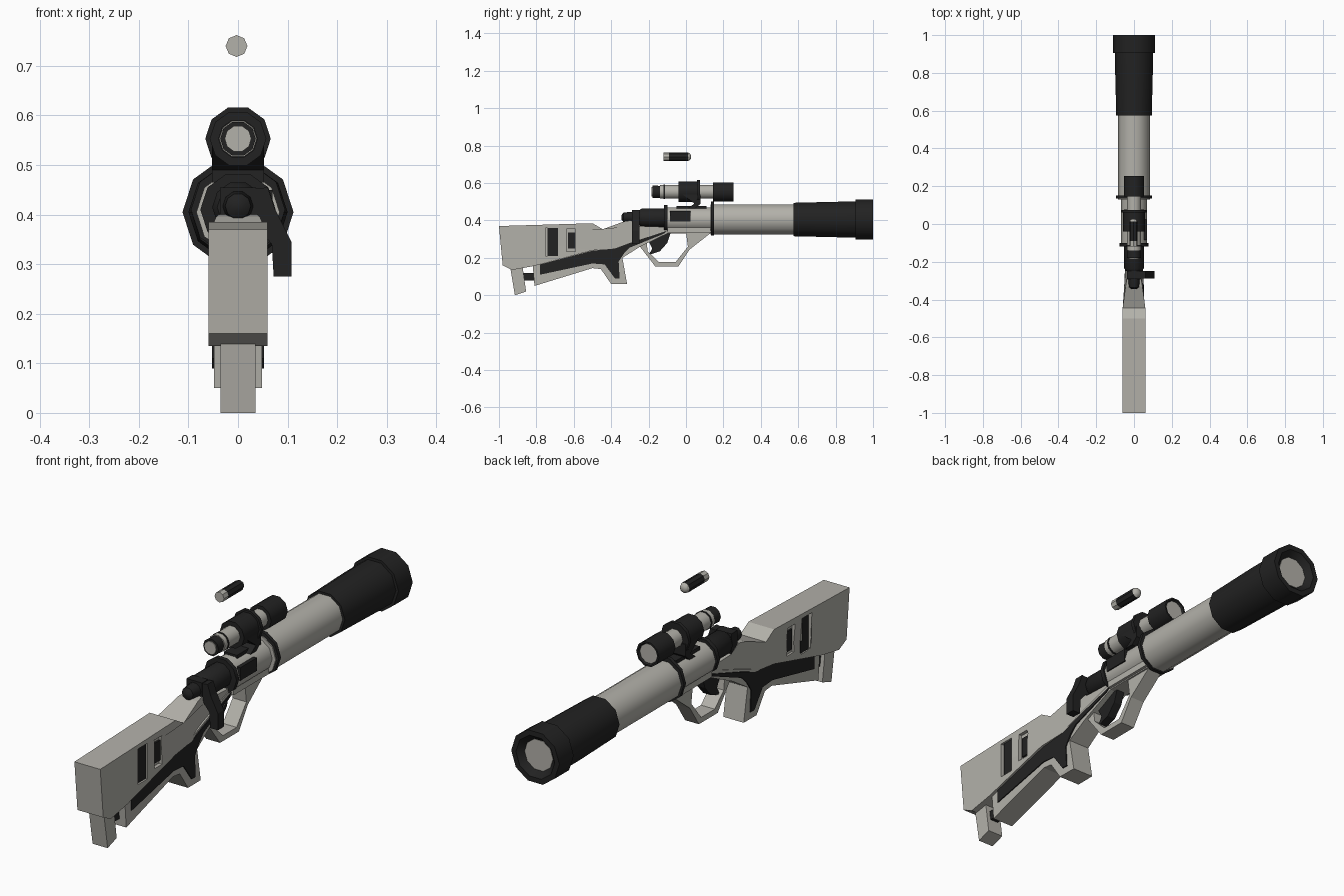
import bpy, bmesh, math

if "Cube" in bpy.data.objects:
    bpy.data.objects.remove(bpy.data.objects["Cube"], do_unlink=True)


def material(name, rgb):
    m = bpy.data.materials.new(name)
    m.use_nodes = True
    m.diffuse_color = (*rgb, 1)
    m.node_tree.nodes["Principled BSDF"].inputs["Base Color"].default_value = (*rgb, 1)
    return m


LIGHT = material("warm_grey", (0.45, 0.44, 0.40))
DARK = material("near_black", (0.016, 0.016, 0.016))


def finish(name, bm, mats, angle=None):
    bmesh.ops.recalc_face_normals(bm, faces=bm.faces)
    mesh = bpy.data.meshes.new(name)
    bm.to_mesh(mesh)
    bm.free()
    obj = bpy.data.objects.new(name, mesh)
    bpy.context.collection.objects.link(obj)
    for m in mats:
        mesh.materials.append(m)
    if angle:
        bpy.ops.object.select_all(action="DESELECT")
        obj.select_set(True)
        bpy.context.view_layer.objects.active = obj
        bpy.ops.object.shade_smooth_by_angle(angle=math.radians(angle))
    return obj


def lathe(name, profile, z, mat, sides=10, x=0):
    """Turn (y, radius) points about a lengthwise axis and cap both ends."""
    bm = bmesh.new()
    rings = []
    for y, r in profile:
        angles = [2 * math.pi * i / sides for i in range(sides)]
        rings.append([bm.verts.new((x + r * math.cos(a), y, z + r * math.sin(a))) for a in angles])
    for a, b in zip(rings, rings[1:]):
        for i in range(sides):
            j = (i + 1) % sides
            bm.faces.new((a[i], a[j], b[j], b[i]))
    bm.faces.new(rings[0])
    bm.faces.new(rings[-1])
    return finish(name, bm, [mat], 40)


def slab(name, outline, half, mat, taper=None, centre=0):
    """Extrude a (y, z) side outline across x; taper = (start, end, factor)."""
    bm = bmesh.new()
    base = bm.faces.new([bm.verts.new((-half, y, z)) for y, z in outline])
    new = bmesh.ops.extrude_face_region(bm, geom=[base])["geom"]
    for v in new:
        if isinstance(v, bmesh.types.BMVert):
            v.co.x = half
    for v in bm.verts:
        if taper:
            start, end, factor = taper
            t = min(max((v.co.y - start) / (end - start), 0), 1)
            v.co.x *= 1 + t * (factor - 1)
        v.co.x += centre
    return finish(name, bm, [mat])


def rect(y0, y1, z0, z1):
    return [(y0, z0), (y1, z0), (y1, z1), (y0, z1)]


# Stock: wide upper body with a tapering wrist
stock = slab("upper_stock", [
    (-1, .37), (-.98, .16), (-.93, .135), (-.82, .155), (-.5, .24), (-.38, .25), (-.3, .28),
    (-.1, .345), (-.11, .365), (-.25, .37), (-.295, .4), (-.33, .395), (-.445, .353), (-.5, .385)],
    .06, LIGHT, (-.42, -.28, .6))

# Two slots cut through the stock, each with a dark core
for name, hole, core in (("rear_slot", (-.75, -.685, .21, .36), (-.74, -.685, .21, .36)),
                         ("front_slot", (-.64, -.59, .235, .355), (-.63, -.59, .25, .335))):
    cutter = slab(name + "_cutter", rect(*hole), .1, DARK)
    cutter.hide_render = True
    mod = stock.modifiers.new(name, "BOOLEAN")
    mod.operation, mod.object, mod.solver = "DIFFERENCE", cutter, "EXACT"
    bpy.context.view_layer.objects.active = stock
    bpy.ops.object.modifier_apply(modifier=mod.name)
    bpy.data.objects.remove(cutter, do_unlink=True)
    slab(name + "_back", rect(*hole), .045, LIGHT)
    slab(name + "_core", rect(*core), .052, DARK)

# Lower stock with grip, running forward under the receiver
slab("lower_stock", [
    (-.81, .05), (-.5, .145), (-.455, .14), (-.4, .06), (-.315, .06), (-.34, .2), (-.245, .26),
    (-.1, .33), (.135, .33), (.14, .36), (-.1, .36), (-.3, .29), (-.38, .26), (-.5, .25), (-.82, .165)],
    .048, LIGHT, (-.33, -.1, .8))
slab("grip_panel", [
    (-.78, .165), (-.5, .238), (-.38, .25), (-.3, .28), (-.1, .345), (-.12, .328), (-.3, .255),
    (-.33, .225), (-.36, .18), (-.355, .09), (-.38, .09), (-.435, .165), (-.5, .17), (-.78, .11)],
    .052, DARK, (-.33, -.1, .8))
slab("butt_foot", [(-.94, .15), (-.915, 0), (-.855, .02), (-.875, .16)], .035, LIGHT)
slab("butt_rod", rect(-.87, -.8, .08, .12), .018, DARK)

# Trigger and its guard
slab("trigger_guard", [
    (.135, .335), (.02, .245), (-.04, .155), (-.165, .155), (-.25, .265), (-.21, .28), (-.205, .235),
    (-.145, .178), (-.055, .178), (.01, .26), (0, .335)], .032, LIGHT)
slab("trigger", [(-.08, .34), (-.1, .28), (-.14, .235), (-.2, .215), (-.18, .25), (-.2, .29), (-.15, .34)],
     .018, DARK)

# Barrel, receiver and collars share one axis
AXIS = .405
lathe("barrel", [(.13, .084), (.59, .084)], AXIS, LIGHT)
lathe("muzzle_sleeve", [(.575, .094), (.82, .1), (.905, .1), (.905, .112), (1, .112), (1, .09), (.975, .066)],
      AXIS, DARK)
lathe("muzzle_bore", [(.97, .066), (.977, .066)], AXIS, LIGHT)
lathe("receiver", [(-.11, .068), (.14, .068)], AXIS, LIGHT)
lathe("front_collar", [(.135, .095), (.15, .095)], AXIS + .005, DARK)
lathe("rear_collar", [(-.118, .076), (-.1, .076)], AXIS + .005, DARK)
slab("receiver_base", rect(-.1, .14, .335, .39), .05, LIGHT)
slab("ejection_port", rect(-.085, .025, .395, .45), .008, DARK, centre=.062)

# Bolt with knob and bent handle
lathe("bolt_body", [(-.25, .042), (-.235, .052), (-.11, .052)], AXIS + .01, DARK)
lathe("bolt_knob", [(-.345, .012), (-.335, .026), (-.3, .03), (-.25, .034)], AXIS + .012, DARK)
slab("bolt_root", rect(-.29, -.25, .37, .455), .036, DARK)
bm = bmesh.new()
bend = [(.02, .45), (.06, .455), (.075, .41), (.108, .345), (.108, .275), (.072, .275), (.068, .34), (.02, .4)]
face = bm.faces.new([bm.verts.new((x, -.288, z)) for x, z in bend])
for v in bmesh.ops.extrude_face_region(bm, geom=[face])["geom"]:
    if isinstance(v, bmesh.types.BMVert):
        v.co.y = -.248
finish("bolt_handle", bm, [DARK])

# Scope and mount
SCOPE = .553
lathe("scope_tube", [(-.14, .038), (.16, .038)], SCOPE, LIGHT)
lathe("scope_eyepiece", [(-.18, .036), (-.13, .033), (-.12, .033), (-.12, .04), (-.112, .04)], SCOPE, DARK)
lathe("rear_lens", [(-.184, .027), (-.178, .027)], SCOPE, LIGHT)
lathe("scope_housing", [(-.04, .057), (.06, .057), (.06, .066), (.075, .066)], SCOPE, DARK)
lathe("scope_objective", [(.145, .053), (.255, .053), (.255, .046), (.245, .04)], SCOPE, DARK)
lathe("front_lens", [(.24, .041), (.248, .041)], SCOPE, LIGHT)
slab("mount_stem", [(.01, .465), (.05, .465), (.078, .49), (.078, .54), (-.02, .54), (.045, .49)], .052, DARK)
slab("mount_base", rect(-.05, .11, .45, .478), .03, DARK)

# Floating cartridge
lathe("cartridge_base", [(-.12, .022), (-.09, .022)], .74, LIGHT, 8, -.003)
lathe("cartridge_case", [(-.09, .022), (.012, .022)], .74, DARK, 8, -.003)
lathe("cartridge_tip", [(.012, .022), (.02, .018), (.026, .01)], .74, LIGHT, 8, -.003)
